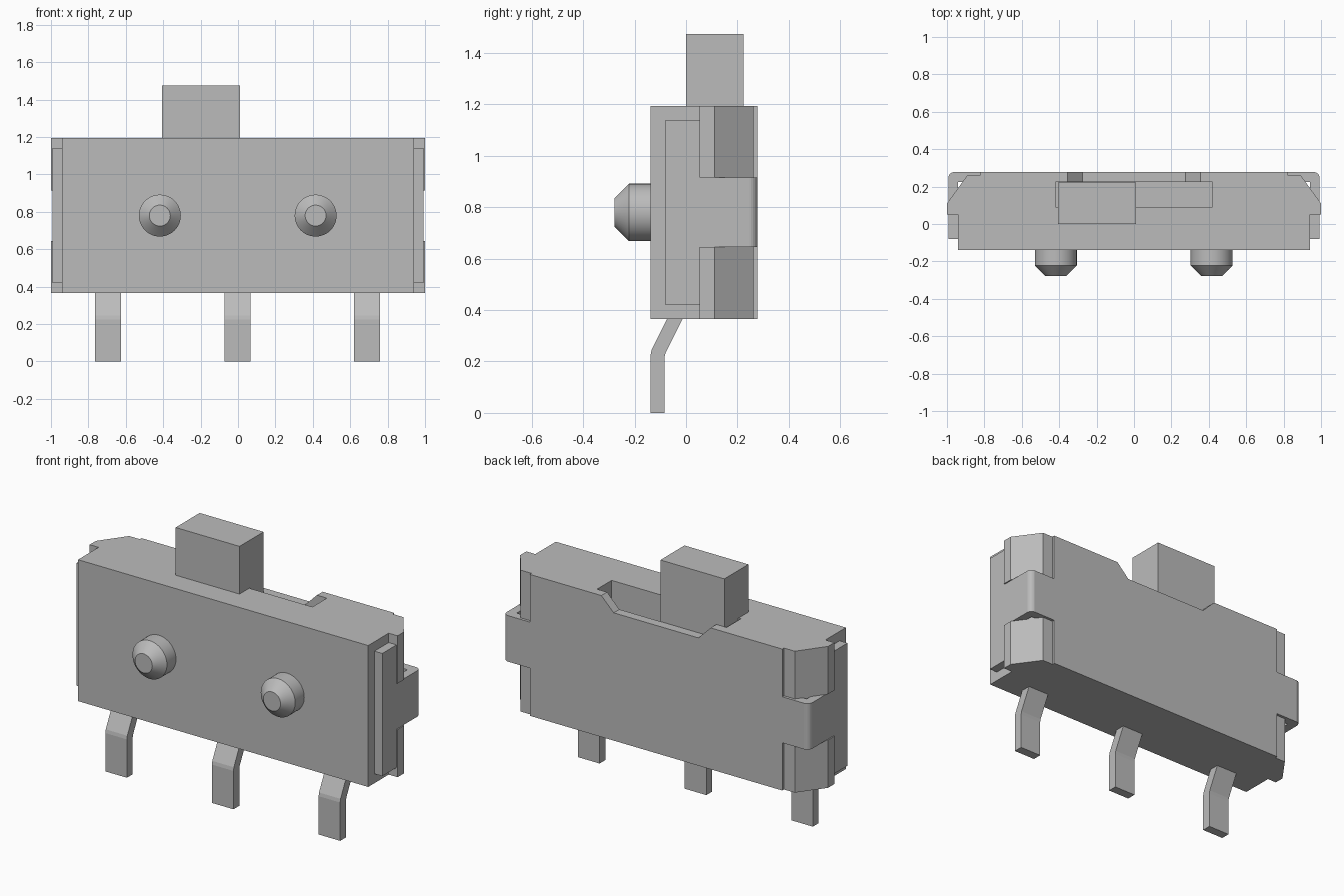
import bpy
import bmesh
import math
from mathutils import Matrix, Vector

default = bpy.data.objects.get("Cube")
if default:
    bpy.data.objects.remove(default, do_unlink=True)

grey = bpy.data.materials.new("neutral_grey")
grey.use_nodes = True
grey.diffuse_color = (0.5, 0.5, 0.5, 1)
grey.node_tree.nodes["Principled BSDF"].inputs["Base Color"].default_value = (0.5, 0.5, 0.5, 1)


def finish(name, bm):
    bmesh.ops.recalc_face_normals(bm, faces=bm.faces)
    mesh = bpy.data.meshes.new(name)
    bm.to_mesh(mesh)
    bm.free()
    mesh.materials.append(grey)
    ob = bpy.data.objects.new(name, mesh)
    bpy.context.collection.objects.link(ob)
    return ob


def prism(name, outline, axis, low, high):
    """Extrude a 2D outline along an axis; the outline fills the other two axes in order."""
    def place(point):
        coords = list(point)
        coords.insert(axis, low)
        return coords
    bm = bmesh.new()
    face = bm.faces.new([bm.verts.new(place(p)) for p in outline])
    shift = Vector((0, 0, 0))
    shift[axis] = high - low
    grown = bmesh.ops.extrude_face_region(bm, geom=[face])
    verts = [g for g in grown["geom"] if isinstance(g, bmesh.types.BMVert)]
    bmesh.ops.translate(bm, verts=verts, vec=shift)
    return finish(name, bm)


def box(name, x, y, z):
    return prism(name, [(x[0], y[0]), (x[1], y[0]), (x[1], y[1]), (x[0], y[1])], 2, *z)


def mirrored(half):
    return half + [(-x, y) for x, y in reversed(half)]


def cut(target, cutter):
    mod = target.modifiers.new("cut", 'BOOLEAN')
    mod.operation = 'DIFFERENCE'
    mod.solver = 'EXACT'
    mod.object = cutter
    bpy.context.view_layer.objects.active = target
    bpy.ops.object.modifier_apply(modifier=mod.name)
    bpy.data.objects.remove(cutter, do_unlink=True)


BOTTOM, TOP = 0.365, 1.195
TAB = (0.645, 0.915)

# Housing with chamfered rear corners
housing = prism("housing", mirrored([
    (0.942, -0.138), (0.942, 0.052), (1, 0.052), (1, 0.11),
    (0.89, 0.262), (0.82, 0.262), (0.82, 0.225)]), 2, BOTTOM, TOP)
cut(housing, box("slot_cutter", (-0.42, 0.42), (0.09, 0.4), (0.98, 1.4)))
for s in (-1, 1):
    cut(housing, box("tab_cutter", sorted((s * 0.942, s * 1.1)), (-0.3, 0.4), TAB))

# Bent metal cover: back plate, rounded bends and side wings
arc = [(0.96 + 0.033 * math.cos(a), 0.245 + 0.033 * math.sin(a))
       for a in (math.radians(15 * i) for i in range(7))]
cover = prism("cover", mirrored(
    [(0.942, 0.225), (0.942, -0.08), (0.993, -0.08)] + arc), 2, BOTTOM, TOP)
for s in (-1, 1):
    side = sorted((s * 0.82, s * 1.1))
    cut(cover, box("upper_cutter", side, (0.052, 0.4), (TAB[1], 1.4)))
    cut(cover, box("lower_cutter", side, (0.052, 0.4), (0.2, TAB[0])))
    cut(cover, box("wing_top_cutter", side, (-0.3, 0.4), (1.14, 1.4)))
    cut(cover, box("wing_bottom_cutter", side, (-0.3, 0.4), (0.2, 0.42)))
cut(cover, prism("notch_cutter", mirrored(
    [(0.275, 1.115), (0.355, TOP), (0.355, 1.3)]), 1, 0.1, 0.4))

# Sliding knob and the stem riding in the slot
box("knob", (-0.405, 0.01), (0, 0.223), (TOP, 1.475))
box("knob_stem", (-0.405, 0.01), (0.095, 0.223), (1.0, TOP + 0.02))

# Locating pegs with tapered tips
for name, x in (("right_peg", -0.418), ("left_peg", 0.415)):
    bm = bmesh.new()
    for r1, r2, y1, y2 in ((0.112, 0.112, -0.12, -0.222), (0.112, 0.056, -0.222, -0.278)):
        place = Matrix.Translation((x, (y1 + y2) / 2, 0.78)) @ Matrix.Rotation(math.pi / 2, 4, 'X')
        bmesh.ops.create_cone(bm, cap_ends=True, segments=48, radius1=r1, radius2=r2,
                              depth=y1 - y2, matrix=place)
    # Weld the two sections and drop the hidden caps between them
    bmesh.ops.remove_doubles(bm, verts=bm.verts, dist=0.0005)
    hidden = [f for f in bm.faces if len(f.verts) > 4
              and abs(f.calc_center_median().y + 0.222) < 0.001]
    bmesh.ops.delete(bm, geom=hidden, context='FACES')
    peg = finish(name, bm)
    bpy.ops.object.select_all(action='DESELECT')
    peg.select_set(True)
    bpy.context.view_layer.objects.active = peg
    bpy.ops.object.shade_smooth_by_angle(angle=math.radians(30))

# Cranked terminal pins
crank = [(-0.138, 0), (-0.084, 0), (-0.084, 0.215), (-0.08, 0.233), (-0.014, BOTTOM),
         (0.001, 0.395), (-0.059, 0.395), (-0.074, BOTTOM), (-0.134, 0.245), (-0.138, 0.225)]
for name, x in (("right_pin", -0.695), ("middle_pin", -0.003), ("left_pin", 0.69)):
    prism(name, crank, 0, x - 0.07, x + 0.07)
